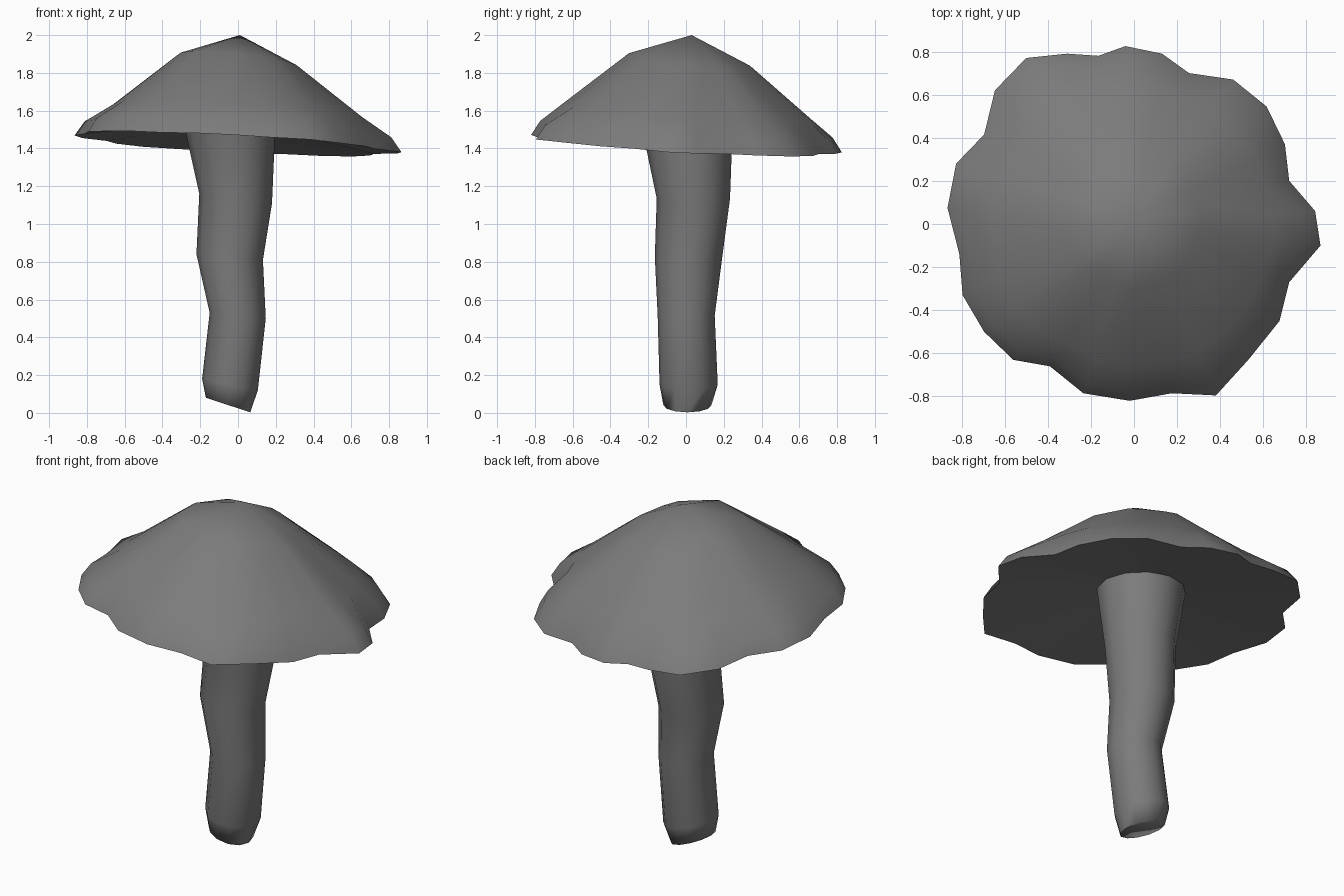
import bpy, bmesh
from math import cos, sin, pi, tau, atan2, radians

if "Cube" in bpy.data.objects:
    bpy.data.objects.remove(bpy.data.objects["Cube"])

# Dark grey for the whole mushroom
grey = bpy.data.materials.new("dark_grey")
grey.diffuse_color = (.2, .2, .2, 1)
grey.use_nodes = True
grey.node_tree.nodes["Principled BSDF"].inputs["Base Color"].default_value = grey.diffuse_color


def loft(name, rings, cap_start=False, tip=None, smooth=50):
    """Skin a list of equal-length point rings; optional end face and tip point."""
    bm = bmesh.new()
    loops = [[bm.verts.new(p) for p in ring] for ring in rings]
    n = len(loops[0])
    for a, b in zip(loops, loops[1:]):
        for i in range(n):
            j = (i + 1) % n
            bm.faces.new((a[i], a[j], b[j], b[i]))
    if cap_start:
        bm.faces.new(loops[0][::-1])
    if tip:
        t = bm.verts.new(tip)
        for i in range(n):
            bm.faces.new((loops[-1][i], loops[-1][(i + 1) % n], t))
    me = bpy.data.meshes.new(name)
    bm.to_mesh(me)
    bm.free()
    me.materials.append(grey)
    ob = bpy.data.objects.new(name, me)
    bpy.context.collection.objects.link(ob)
    bpy.ops.object.select_all(action='DESELECT')
    ob.select_set(True)
    bpy.context.view_layer.objects.active = ob
    bpy.ops.object.shade_smooth_by_angle(angle=radians(smooth))
    return ob


# Wavy cap edge seen from above, counter-clockwise
edge = [(.865, -.10), (.84, .06), (.72, .20), (.70, .37), (.615, .545), (.46, .67),
        (.255, .70), (.13, .79), (-.04, .825), (-.165, .78), (-.31, .79), (-.50, .77),
        (-.645, .62), (-.695, .415), (-.825, .28), (-.865, .075), (-.81, -.14),
        (-.795, -.33), (-.695, -.50), (-.56, -.63), (-.39, -.66), (-.235, -.785),
        (-.02, -.82), (.175, -.785), (.38, -.795), (.53, -.63), (.675, -.45), (.72, -.27)]


def cap_ring(radius, wave, z, tilt, cx=0, cy=0, sides=0):
    """Ring between a circle (or polygon) and the wavy edge, tilted to +x +y."""
    pts = []
    for x, y in edge:
        a = atan2(y, x)
        r = radius
        if sides:
            r *= cos(pi / sides) / cos(a % (tau / sides) - pi / sides)
        px = cx + r * ((1 - wave) * cos(a) + wave * x / .79)
        py = cy + r * ((1 - wave) * sin(a) + wave * y / .79)
        pts.append((px, py, z - tilt * (px + py)))
    return pts


# Cap: underside from the stem outwards, rim, then dome up to the peak
loft("cap", [
    cap_ring(.225, 0, 1.515, .055, -.045, .005),
    cap_ring(.79, 1, 1.424, .057),
    cap_ring(.745, .95, 1.50, .058),
    cap_ring(.645, .25, 1.60, .058),
    cap_ring(.325, 0, 1.872, .105, 0, .02, sides=8),
], tip=(.01, .03, 2.0))

# Stem: each ring as left x, left z, right x, right z, front y, back y
stem = [(-.17, .08, .065, .003, -.12, .135),
        (-.19, .18, .105, .12, -.14, .168),
        (-.15, .53, .147, .50, -.15, .152),
        (-.22, .84, .132, .81, -.165, .192),
        (-.205, 1.16, .18, 1.11, -.155, .233),
        (-.287, 1.53, .197, 1.505, -.235, .247)]
SIDES = 12
rings = []
for x0, z0, x1, z1, y0, y1 in stem:
    ring = []
    for k in range(SIDES):
        c, s = cos(tau * k / SIDES), sin(tau * k / SIDES)
        ring.append(((x0 + x1) / 2 + c * (x1 - x0) / 2,
                     (y0 + y1) / 2 + s * (y1 - y0) / 2,
                     (z0 + z1) / 2 + c * (z1 - z0) / 2))
    rings.append(ring)
loft("stem", rings, cap_start=True, smooth=88)
